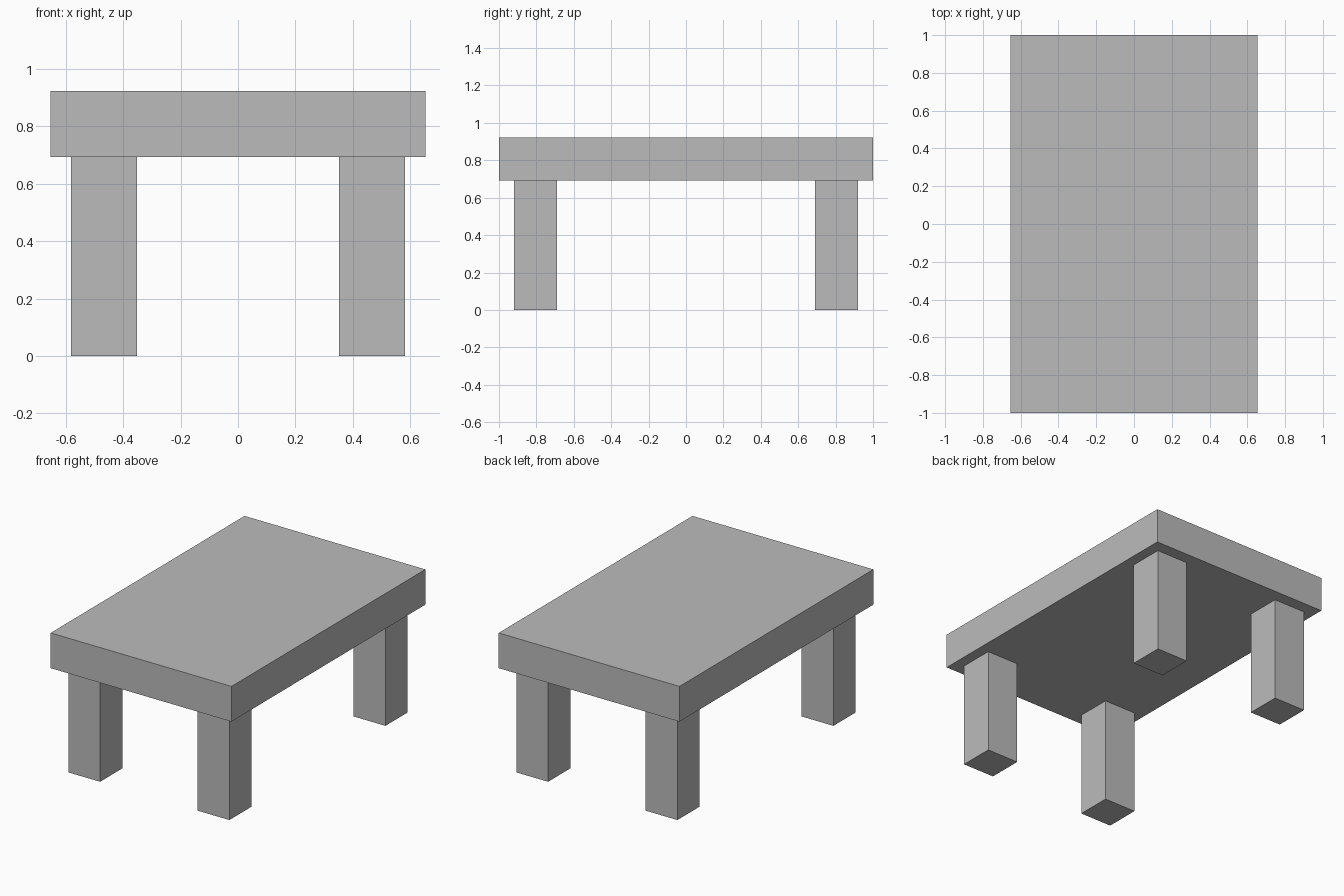
import bpy

default = bpy.data.objects.get("Cube")
if default:
    bpy.data.objects.remove(default, do_unlink=True)

# Single grey finish
grey = bpy.data.materials.new("grey")
grey.use_nodes = True
color = (0.5, 0.5, 0.5, 1)
grey.diffuse_color = color
grey.node_tree.nodes["Principled BSDF"].inputs["Base Color"].default_value = color


def box(name, center, size):
    bpy.ops.mesh.primitive_cube_add(size=1, location=center)
    obj = bpy.context.object
    obj.name = name
    obj.scale = size
    bpy.ops.object.transform_apply(location=False, rotation=False, scale=True)
    obj.data.materials.append(grey)
    return obj


THICK = 0.23
LEG_HEIGHT = 0.692

# Thick table top
box("table_top", (0, 0, LEG_HEIGHT + THICK / 2), (1.306, 2, THICK))

# Four square legs, set in slightly from the edges
for side, sx in (("right", -1), ("left", 1)):
    for end, sy in (("front", -1), ("back", 1)):
        box(f"{end}_{side}_leg", (sx * 0.467, sy * 0.805, LEG_HEIGHT / 2),
            (THICK, THICK, LEG_HEIGHT))
